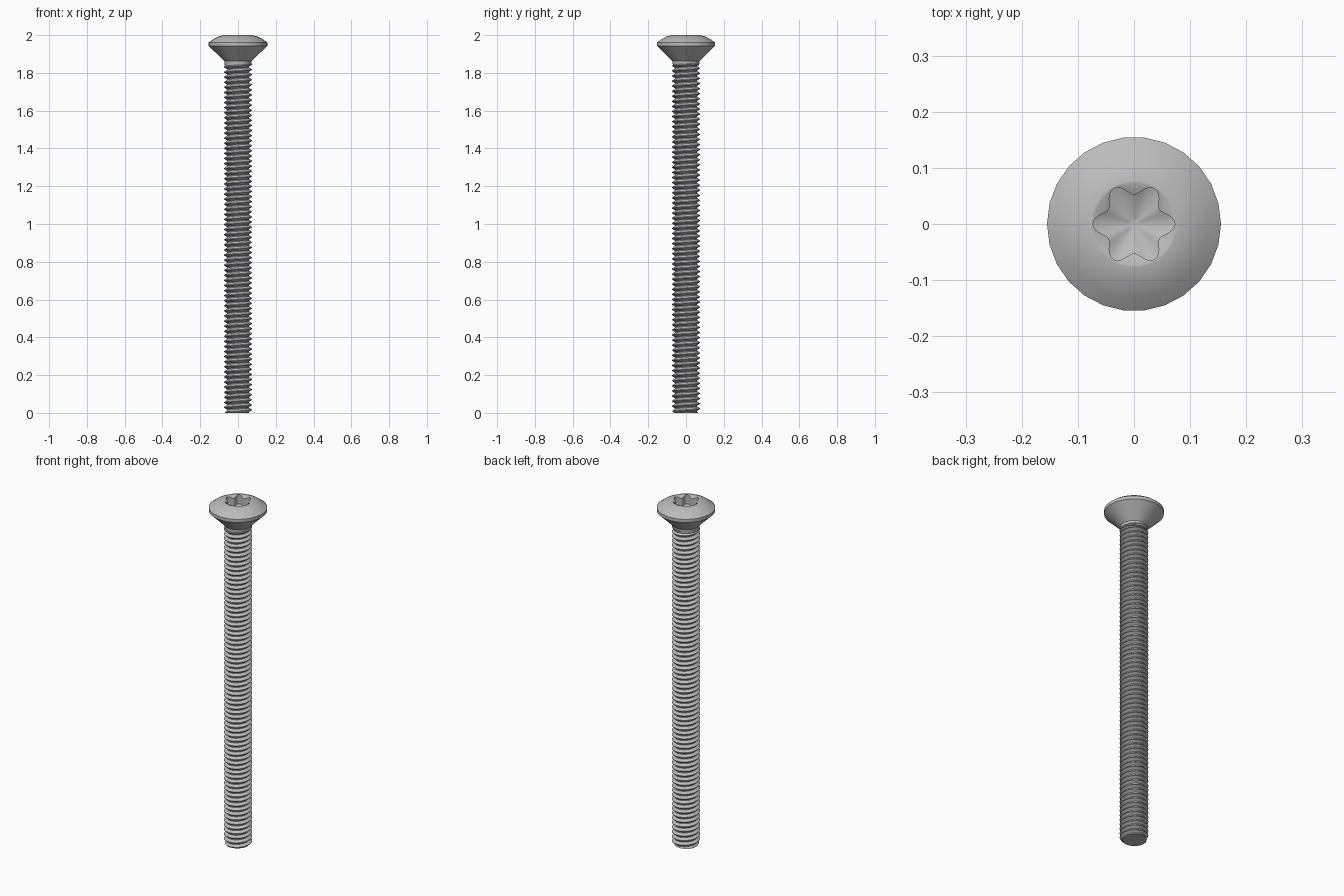
import bpy, bmesh
from math import cos, sin, pi, radians

if "Cube" in bpy.data.objects:
    bpy.data.objects.remove(bpy.data.objects["Cube"])

SIDES = 26
PITCH = 0.0269
MAJOR, MINOR = 0.074, 0.059
NECK_Z = 1.85

steel = bpy.data.materials.new("grey steel")
steel.use_nodes = True
steel.diffuse_color = (0.5, 0.5, 0.5, 1)
steel.node_tree.nodes["Principled BSDF"].inputs["Base Color"].default_value = (0.5, 0.5, 0.5, 1)


def ring(bm, count, radius, height):
    """Closed ring; radius and height are functions of the angle."""
    angles = [2 * pi * i / count for i in range(count)]
    return [bm.verts.new((radius(a) * cos(a), radius(a) * sin(a), height(a))) for a in angles]


def flat_ring(bm, count, r, z):
    return ring(bm, count, lambda a: r, lambda a: z)


def skin(bm, a, b):
    n = len(a)
    for i in range(n):
        j = (i + 1) % n
        bm.faces.new((a[i], a[j], b[j], b[i]))


def finish(bm, name, angle):
    bmesh.ops.recalc_face_normals(bm, faces=bm.faces)
    mesh = bpy.data.meshes.new(name)
    bm.to_mesh(mesh)
    bm.free()
    obj = bpy.data.objects.new(name, mesh)
    bpy.context.collection.objects.link(obj)
    mesh.materials.append(steel)
    bpy.ops.object.select_all(action="DESELECT")
    obj.select_set(True)
    bpy.context.view_layer.objects.active = obj
    bpy.ops.object.shade_smooth_by_angle(angle=radians(angle))


# Head: neck, countersunk cone, rim and low dome
bm = bmesh.new()
profile = [(0.07, 1.838), (0.072, 1.862), (0.155, 1.943), (0.155, 1.961),
           (0.13, 1.979), (0.104, 1.992), (0.077, 2.0)]
rings = [flat_ring(bm, SIDES, r, z) for r, z in profile]
for low, high in zip(rings, rings[1:]):
    skin(bm, low, high)
bm.faces.new(rings[0])

# Six-lobed drive recess: sloped lip, upright walls, conical floor
def lobe(a):
    return 0.0625 + 0.0105 * cos(6 * a)

fine = SIDES * 3
mouth = flat_ring(bm, fine, 0.0732, 2.0)
lip = ring(bm, fine, lobe, lambda a: 2.0 - 0.5 * (0.0732 - lobe(a)))
base = ring(bm, fine, lobe, lambda a: 1.945)
tip = flat_ring(bm, fine, 0.009, 1.925)
for upper, lower in ((mouth, lip), (lip, base), (base, tip)):
    skin(bm, upper, lower)
bm.faces.new(tip)


def loop_edges(verts):
    return [bm.edges.get((v, verts[i - 1])) for i, v in enumerate(verts)]

bmesh.ops.bridge_loops(bm, edges=loop_edges(rings[-1]) + loop_edges(mouth))
finish(bm, "screw_head", 30)

# Threaded shank: one helical strip whose turns share their edges
bm = bmesh.new()
turns = int(NECK_Z / PITCH) + 4
rows = []
for k in range(turns * SIDES):
    a = 2 * pi * k / SIDES
    z0 = PITCH * (k / SIDES - 2)
    row = []
    for r, part in ((MINOR, 0), (MINOR, 0.15), (MAJOR, 0.52), (MAJOR, 0.63)):
        z = z0 + part * PITCH
        r = min(r, 0.066 + max(z, 0) * 0.6)
        row.append(bm.verts.new((r * cos(a), r * sin(a), z)))
    rows.append(row)
for k in range(len(rows) - SIDES - 1):
    here = rows[k] + [rows[k + SIDES][0]]
    after = rows[k + 1] + [rows[k + 1 + SIDES][0]]
    for i in range(len(here) - 1):
        bm.faces.new((here[i], after[i], after[i + 1], here[i + 1]))

# Trim both ends flat and close them
for height, direction in ((0, -1), (NECK_Z, 1)):
    cut = bmesh.ops.bisect_plane(bm, geom=bm.verts[:] + bm.edges[:] + bm.faces[:], dist=1e-6,
                                 plane_co=(0, 0, height), plane_no=(0, 0, direction), clear_outer=True)
    rim = [e for e in cut["geom_cut"] if isinstance(e, bmesh.types.BMEdge)]
    bmesh.ops.edgeloop_fill(bm, edges=rim)
finish(bm, "threaded_shank", 30)
